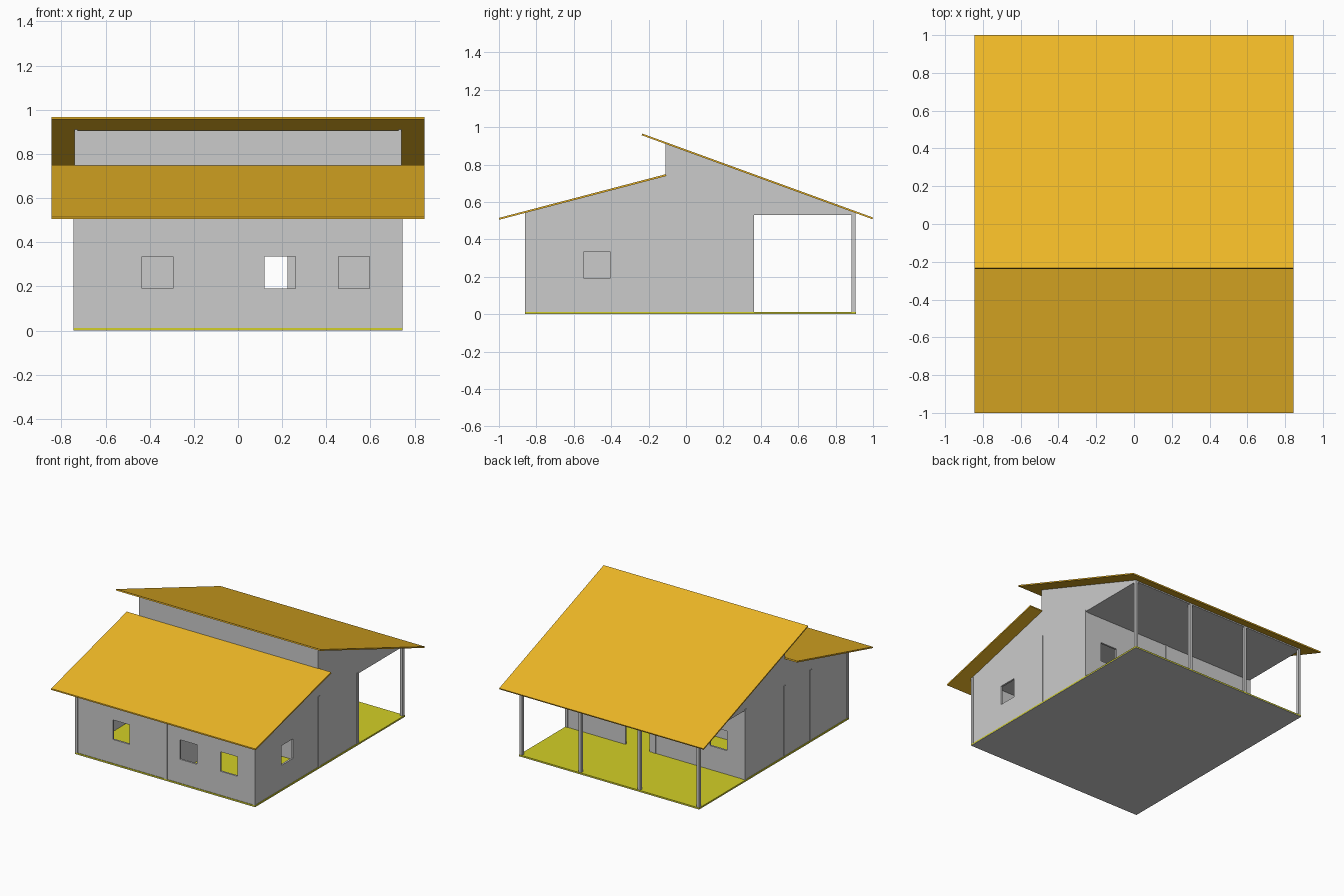
import bpy, bmesh
from mathutils import Vector

if "Cube" in bpy.data.objects:
    bpy.data.objects.remove(bpy.data.objects["Cube"])


def material(name, color):
    m = bpy.data.materials.new(name)
    m.diffuse_color = color
    m.use_nodes = True
    m.node_tree.nodes["Principled BSDF"].inputs["Base Color"].default_value = m.diffuse_color
    return m


ROOF = material("roof_orange", (0.86, 0.48, 0.02, 1))
FLOOR = material("floor_yellow", (0.65, 0.63, 0.02, 1))


def prism(name, profile, x0, x1, mat=None):
    """Extrude a y/z profile along x."""
    bm = bmesh.new()
    face = bm.faces.new([bm.verts.new((x0, y, z)) for y, z in profile])
    out = bmesh.ops.extrude_face_region(bm, geom=[face])
    moved = [g for g in out["geom"] if isinstance(g, bmesh.types.BMVert)]
    bmesh.ops.translate(bm, verts=moved, vec=Vector((x1 - x0, 0, 0)))
    bmesh.ops.recalc_face_normals(bm, faces=bm.faces)
    me = bpy.data.meshes.new(name)
    bm.to_mesh(me)
    bm.free()
    ob = bpy.data.objects.new(name, me)
    bpy.context.collection.objects.link(ob)
    if mat:
        me.materials.append(mat)
    return ob


def box(name, x0, x1, y0, y1, z0, z1, mat=None):
    return prism(name, [(y0, z0), (y1, z0), (y1, z1), (y0, z1)], x0, x1, mat)


def cut(wall, *openings):
    """Cut box openings (x0, x1, y0, y1, z0, z1) out of a wall."""
    for o in openings:
        cutter = box("cutter", *o)
        cutter.hide_render = True
        mod = wall.modifiers.new("opening", 'BOOLEAN')
        mod.operation = 'DIFFERENCE'
        mod.solver = 'EXACT'
        mod.object = cutter
        bpy.context.view_layer.update()
        dg = bpy.context.evaluated_depsgraph_get()
        me = bpy.data.meshes.new_from_object(wall.evaluated_get(dg))
        wall.modifiers.clear()
        wall.data = me
        bpy.data.objects.remove(cutter)


X, T = 0.74, 0.014            # half width and wall thickness
YF, YM, YB, YP = -0.858, -0.11, 0.36, 0.905   # front, middle, back, porch edge
Z0, ZC = 0.012, 0.53          # floor top, ceiling
W0, W1 = 0.19, 0.336          # window sill and head

# floor
box("base_slab", -0.745, 0.745, -0.862, 0.908, 0, 0.003)
box("floor", -0.745, 0.745, -0.862, 0.908, 0.003, Z0, FLOOR)

# two offset roof planes
prism("front_roof", [(-1, 0.505), (-0.105, 0.739), (-0.107, 0.749), (-1, 0.515)],
      -0.845, 0.845, ROOF)
prism("rear_roof", [(-0.237, 0.957), (0.997, 0.508), (1, 0.517), (-0.234, 0.966)],
      -0.845, 0.845, ROOF)

# side walls with stepped gable, running out over the porch
side = [(YF, Z0), (YF, 0.543), (YM, 0.738), (YM, 0.911), (YP, 0.542),
        (YP, ZC), (YB, ZC), (YB, Z0)]
prism("left_wall", side, -X, -X + T)
right = prism("right_wall", side, X - T, X)
cut(right, (X - 0.05, X + 0.05, -0.545, -0.405, W0, W1))

# front wall with three windows
front = box("front_wall", -X + T, X - T, YF, YF + T, Z0, 0.543)
cut(front, *[(x, x + 0.14, YF - 0.05, YF + 0.05, W0, W1)
             for x in (-0.435, 0.12, 0.455)])

# middle wall rising to the clerestory, with an inner doorway
middle = box("middle_wall", -X + T, X - T, YM, YM + T, Z0, 0.906)
cut(middle, (0.06, 0.225, YM - 0.05, YM + 0.05, Z0 - 0.005, 0.42))

# wall to the porch: two windows and a door
back = box("back_wall", -X + T, X - T, YB - T, YB, Z0, 0.738)
cut(back, *[(a, b, YB - 0.05, YB + 0.05, z, h) for a, b, z, h in
            ((-0.59, -0.45, W0, W1), (0.05, 0.25, Z0 - 0.005, 0.42),
             (0.46, 0.60, W0, W1))])

# room divider and flat ceiling
box("divider_wall", 0.0, T, YF + T, YM, Z0, ZC)
box("ceiling", -X + T, X - T, YF + T, YP, ZC, ZC + 0.009)

# columns set in the walls, slightly proud
C = 0.01
spots = [(sx * (X - 0.006), y) for sx in (-1, 1) for y in (YF + 0.006, YM + 0.006, YB - 0.006)]
spots += [(0.007, YF + 0.006), (0.007, YB - 0.006), (-X + 0.006, -0.415)]
for x, y in spots:
    box("wall_column", x - C, x + C, y - C, y + C, Z0, ZC + 0.01)

# free-standing porch posts
for i in range(4):
    x = -0.732 + i * 0.488
    box("porch_post", x - C, x + C, YP - 2 * C, YP, Z0, ZC)
